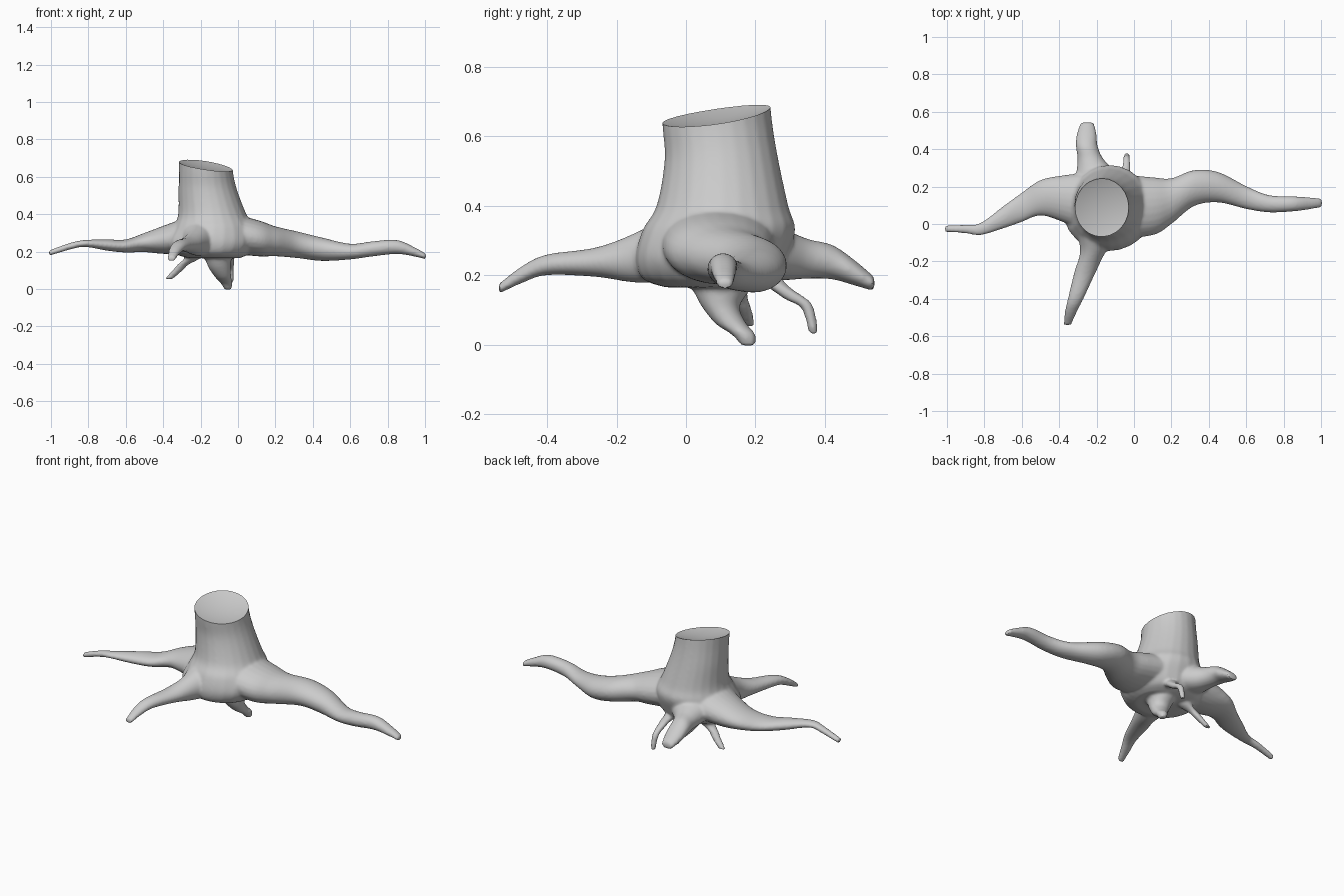
import bpy, bmesh, math
from mathutils import Vector

SEG, SUB = 24, 6


def spline(p0, p1, p2, p3, t):
    return 0.5 * (2 * p1 + (p2 - p0) * t + (2 * p0 - 5 * p1 + 4 * p2 - p3) * t * t
                  + (3 * p1 - p0 - 3 * p2 + p3) * t ** 3)


def limb(bm, axis, rows):
    """Closed smooth tube; row = (position on axis, a min, a max, b min, b max)."""
    rows = sorted(rows)
    pts = [rows[0]] + rows + [rows[-1]]
    secs = []
    for i in range(len(rows) - 1):
        for k in range(SUB):
            secs.append([spline(*[pts[i + j][c] for j in range(4)], k / SUB) for c in range(5)])
    secs.append(rows[-1])
    rings = []
    for t, a0, a1, b0, b1 in secs:
        ring = []
        for s in range(SEG):
            u = 2 * math.pi * s / SEG
            co = [(a0 + a1) / 2 + (a1 - a0) / 2 * math.cos(u),
                  (b0 + b1) / 2 + (b1 - b0) / 2 * math.sin(u)]
            co.insert(axis, t)
            ring.append(bm.verts.new(co))
        rings.append(ring)
    for r, q in zip(rings, rings[1:]):
        for s in range(SEG):
            n = (s + 1) % SEG
            bm.faces.new((r[s], r[n], q[n], q[s]))
    bm.faces.new(rings[0][::-1])
    bm.faces.new(rings[-1])


X, Y, Z = 0, 1, 2
bm = bmesh.new()
# trunk and flared base
limb(bm, Z, [(.165, -.26, .01, -.06, .2), (.19, -.34, .06, -.125, .26), (.25, -.38, .1, -.145, .29),
             (.33, -.345, .085, -.125, .315), (.40, -.32, .045, -.085, .295),
             (.53, -.318, -.005, -.062, .267), (.63, -.316, -.027, -.068, .25),
             (.73, -.316, -.03, -.075, .24)])
# long right root
limb(bm, X, [(-.1, -.08, .27, .2, .42), (.1, -.06, .25, .175, .37), (.2, .0, .245, .175, .335),
             (.32, .095, .288, .165, .307), (.45, .115, .278, .15, .275), (.6, .08, .203, .158, .242),
             (.72, .062, .155, .174, .255), (.85, .067, .148, .187, .262),
             (.95, .08, .142, .172, .22), (1.005, .09, .135, .158, .188)])
# left root
limb(bm, X, [(-.2, -.07, .28, .19, .41), (-.38, .01, .26, .187, .345), (-.5, .045, .235, .197, .3),
             (-.6, .01, .168, .195, .265), (-.7, -.025, .095, .205, .265), (-.82, -.06, .007, .225, .262),
             (-.9, -.05, -.003, .21, .246), (-1.01, -.043, -.008, .177, .207)])
# front root
limb(bm, Y, [(.0, -.32, -.04, .18, .4), (-.14, -.288, -.145, .178, .325), (-.26, -.32, -.205, .195, .28),
             (-.4, -.354, -.27, .2, .26), (-.47, -.37, -.305, .178, .228), (-.54, -.378, -.335, .146, .175)])
# back root
limb(bm, Y, [(.15, -.34, .0, .19, .4), (.27, -.31, -.09, .185, .34), (.35, -.302, -.165, .19, .305),
             (.42, -.311, -.195, .188, .288), (.48, -.306, -.2, .172, .248), (.543, -.285, -.215, .153, .195)])
# tap root
limb(bm, Z, [(.22, -.22, -.02, -.02, .22), (.165, -.18, -.035, .015, .19), (.11, -.155, -.04, .045, .155),
             (.06, -.12, -.035, .085, .175), (.03, -.092, -.03, .13, .2), (-.003, -.072, -.035, .16, .2)])
# thin rootlets at the back and left
limb(bm, Z, [(.2, -.11, -.03, .17, .27), (.165, -.075, -.02, .235, .3), (.13, -.06, -.02, .285, .352),
             (.11, -.058, -.022, .327, .367), (.07, -.055, -.023, .345, .377), (.032, -.052, -.024, .353, .381)])
limb(bm, Z, [(.2, -.28, -.18, .08, .2), (.16, -.29, -.21, .11, .18), (.13, -.325, -.265, .135, .18),
             (.1, -.35, -.295, .15, .19), (.052, -.395, -.35, .17, .2)])
bmesh.ops.recalc_face_normals(bm, faces=bm.faces)
me = bpy.data.meshes.new("stump_raw")
bm.to_mesh(me)
bm.free()
stump = bpy.data.objects.new("tree_stump", me)
bpy.context.collection.objects.link(stump)

# slanted, slightly dished saw cut
R = 0.6
n = Vector((.15, -.15, 1)).normalized()
centre = Vector((-.17, .09, .66)) + n * math.sqrt(R * R - .155 ** 2)
bpy.ops.mesh.primitive_uv_sphere_add(segments=96, ring_count=64, radius=R, location=centre)
cutter = bpy.context.object
cutter.name = "top_cutter"
cutter.hide_render = True

# fuse limbs, soften joins, cut the top
m = stump.modifiers.new("fuse", 'REMESH')
m.mode = 'VOXEL'
m.voxel_size = 0.008
m = stump.modifiers.new("soften", 'SMOOTH')
m.factor = 0.5
m.iterations = 6
m = stump.modifiers.new("cut", 'BOOLEAN')
m.operation = 'DIFFERENCE'
m.object = cutter
m.solver = 'EXACT'
dg = bpy.context.evaluated_depsgraph_get()
final = bpy.data.meshes.new_from_object(stump.evaluated_get(dg))
stump.modifiers.clear()
stump.data = final
bpy.data.objects.remove(cutter)

bpy.ops.object.select_all(action='DESELECT')
stump.select_set(True)
bpy.context.view_layer.objects.active = stump
bpy.ops.object.shade_smooth_by_angle(angle=math.radians(40))
